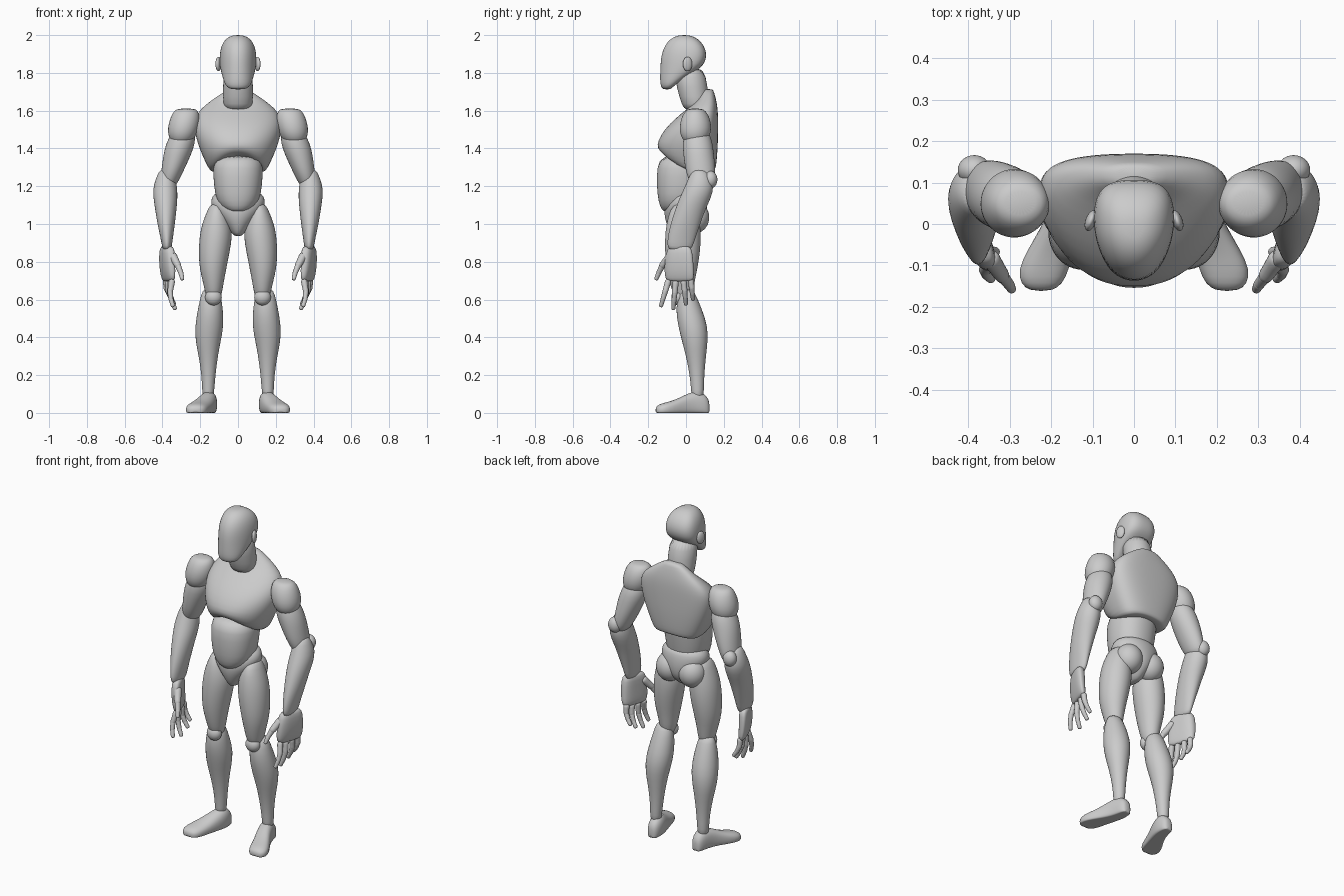
import bpy, bmesh
from math import cos, sin, pi, copysign
from mathutils import Vector, Matrix


def finish(name, bm, mirror, levels):
    bmesh.ops.recalc_face_normals(bm, faces=bm.faces[:])
    for f in bm.faces:
        f.smooth = True
    me = bpy.data.meshes.new(name)
    bm.to_mesh(me)
    bm.free()
    ob = bpy.data.objects.new(name, me)
    bpy.context.collection.objects.link(ob)
    if mirror:
        ob.modifiers.new("Mirror", 'MIRROR').use_mirror_merge = False
    if levels:
        ob.modifiers.new("Subdivision", 'SUBSURF').levels = levels
        ob.modifiers["Subdivision"].render_levels = levels
    return ob


def loft(name, rows, warp=None, mirror=True, power=2.0, n=24, levels=1):
    """Skin sections given as (height, x0, x1, y0, y1) bounds, then warp each point."""
    bm = bmesh.new()
    rings = []
    for z, x0, x1, y0, y1 in rows:
        ring = []
        for i in range(n):
            c, s = cos(2 * pi * i / n), sin(2 * pi * i / n)
            c = copysign(abs(c) ** (2 / power), c)
            s = copysign(abs(s) ** (2 / power), s)
            p = Vector(((x0 + x1) / 2 + c * (x1 - x0) / 2, (y0 + y1) / 2 + s * (y1 - y0) / 2, z))
            ring.append(bm.verts.new(warp(p) if warp else p))
        rings.append(ring)
    for a, b in zip(rings, rings[1:]):
        for i in range(n):
            j = (i + 1) % n
            bm.faces.new((a[i], a[j], b[j], b[i]))
    bm.faces.new(rings[0])
    bm.faces.new(rings[-1])
    return finish(name, bm, mirror, levels)


def ball(name, center, radii, rot=None, mirror=True):
    bm = bmesh.new()
    m = Matrix.Translation(center) @ (rot or Matrix()) @ Matrix.Diagonal((*radii, 1))
    bmesh.ops.create_uvsphere(bm, u_segments=28, v_segments=18, radius=1, matrix=m)
    return finish(name, bm, mirror, 0)


def bone(name, a, b, r0, r1):
    """Rounded finger segment from a to b."""
    a, b = Vector(a), Vector(b)
    d = b - a
    m = Matrix.Translation(a) @ d.to_track_quat('Z', 'Y').to_matrix().to_4x4()
    L = d.length
    prof = [(-r0 * .7, r0 * .4), (-r0 * .4, r0 * .85), (0, r0), (L * .5, (r0 + r1) * .46),
            (L, r1), (L + r1 * .4, r1 * .85), (L + r1 * .7, r1 * .4)]
    loft(name, [(z, -r, r, -r, r) for z, r in prof], lambda p: m @ p, n=10)


def sym(rows):
    return [(z, -x, x, y0, y1) for z, x, y0, y1 in rows]


# Head, widest toward the back
def head_warp(p):
    t = min(1, abs(p.x) / .098)
    p.y += .03 * t * t
    return p

loft("head", sym([(2.0, .02, -.03, .01), (1.992, .05, -.065, .045), (1.965, .08, -.1, .082),
                  (1.92, .096, -.126, .108), (1.87, .099, -.135, .108), (1.83, .096, -.137, .085),
                  (1.79, .086, -.138, .02), (1.75, .074, -.138, -.04), (1.725, .06, -.132, -.07),
                  (1.712, .035, -.12, -.085)]), head_warp, mirror=False, power=2.2)
ball("ear", (.104, .008, 1.847), (.013, .026, .038), Matrix.Rotation(.35, 4, 'Z'))

# Neck, leaning forward
loft("neck", sym([(1.6, .06, 0, .11), (1.625, .08, -.022, .128), (1.72, .08, -.05, .115),
                  (1.84, .078, -.07, .098)]), mirror=False)


# Chest with an arched lower rim at the front
def chest_warp(p):
    t = max(-1, min(1, (p.y - .01) / .16))
    front = max(0, min(1, (.05 - p.y) / .12))
    arch = max(0, 1 - (p.x / .15) ** 2)
    p.z += (.015 + .08 * front) * arch * max(0, min(1, (1.44 - p.z) / .17))
    p.y += .045 * (1 - t * t)
    return p

loft("chest", sym([(1.265, .12, -.09, .115), (1.272, .142, -.115, .138), (1.3, .16, -.138, .15),
                   (1.36, .188, -.152, .16), (1.43, .216, -.152, .168), (1.5, .232, -.128, .17),
                   (1.56, .23, -.085, .17), (1.61, .2, -.035, .165), (1.655, .14, .015, .15),
                   (1.7, .075, .04, .128), (1.715, .04, .05, .115)]),
     chest_warp, mirror=False, power=2.3, n=32)

# Abdomen and pelvis
loft("abdomen", sym([(1.06, .04, -.11, .05), (1.075, .08, -.13, .07), (1.12, .115, -.148, .085),
                     (1.2, .128, -.156, .1), (1.3, .135, -.156, .115), (1.37, .12, -.13, .12)]),
     mirror=False, power=2.2)
loft("pelvis", sym([(.935, .015, -.06, .02), (.95, .035, -.08, .05), (.99, .065, -.1, .095),
                    (1.03, .1, -.113, .112), (1.08, .138, -.118, .115), (1.125, .148, -.105, .11),
                    (1.16, .128, -.08, .1), (1.172, .1, -.05, .08)]), mirror=False)
ball("buttock", (.075, .045, 1.035), (.078, .078, .085))

# Legs
loft("thigh", [(1.11, .09, .14, -.05, .03), (1.08, .065, .16, -.085, .06), (1.0, .035, .192, -.105, .075),
               (.93, .03, .205, -.112, .08), (.85, .044, .209, -.112, .075), (.77, .06, .205, -.105, .062),
               (.7, .074, .188, -.09, .047), (.63, .085, .172, -.07, .037), (.59, .1, .16, -.045, .02)])
ball("knee", (.13, -.042, .612), (.044, .036, .043))
loft("shin", [(.655, .115, .18, -.01, .03), (.635, .092, .194, -.04, .048), (.55, .079, .213, -.056, .085),
              (.46, .075, .228, -.042, .115), (.38, .091, .226, -.022, .116), (.3, .107, .208, 0, .106),
              (.2, .119, .193, .02, .096), (.12, .126, .19, .027, .096), (.07, .13, .186, .03, .09)])


# Foot: sections run along y, turned outward, flat sole
def foot_warp(p):
    return Vector((p.x, p.z, max(0, p.y)))

loft("foot", [(.125, .135, .165, -.01, .05), (.115, .118, .18, -.02, .085), (.08, .109, .192, -.02, .112),
              (.04, .11, .203, -.02, .115), (-.01, .125, .225, -.02, .093), (-.06, .143, .256, -.02, .068),
              (-.11, .157, .28, -.02, .055), (-.145, .172, .274, -.016, .045),
              (-.162, .198, .25, -.005, .028)], foot_warp, power=2.4)

# Arms
loft("shoulder", [(1.612, .235, .315, .02, .08), (1.6, .21, .34, -.005, .105), (1.56, .2, .36, -.027, .128),
                  (1.51, .205, .373, -.036, .136), (1.465, .222, .37, -.03, .128),
                  (1.43, .25, .35, -.005, .1), (1.42, .275, .33, .02, .08)])
loft("upper_arm", [(1.52, .24, .33, .01, .1), (1.46, .222, .366, -.016, .135), (1.4, .234, .39, -.018, .145),
                   (1.33, .265, .4, -.01, .153), (1.27, .293, .408, 0, .155), (1.22, .318, .41, .02, .15),
                   (1.19, .34, .4, .04, .13)])
ball("elbow", (.385, .13, 1.235), (.04, .036, .046))
loft("forearm", [(1.29, .36, .41, .04, .1), (1.26, .335, .428, .02, .128), (1.2, .322, .45, -.005, .15),
                 (1.14, .319, .449, -.034, .134), (1.07, .326, .438, -.06, .1), (1.0, .334, .427, -.082, .076),
                 (.93, .344, .411, -.098, .052), (.88, .35, .402, -.1, .036), (.86, .358, .395, -.085, .02)])


# Palm, its front edge turned inward
def palm_warp(p):
    p.x += .32 * (p.y + .035)
    return p

loft("palm", [(.885, .36, .394, -.075, .01), (.872, .345, .405, -.098, .03), (.82, .346, .408, -.112, .038),
              (.75, .345, .402, -.115, .042), (.71, .346, .39, -.11, .042), (.695, .354, .382, -.095, .032)],
     palm_warp, power=2.8)

# Fingers, each with three segments curling inward
fingers = {"index": ((.35, -.095, .695), (.345, -.132, .568)),
           "middle": ((.36, -.055, .69), (.334, -.067, .553)),
           "ring": ((.371, -.012, .692), (.338, 0, .577)),
           "little": ((.382, .026, .7), (.348, .037, .603))}
for name, (a, b) in fingers.items():
    a, b = Vector(a), Vector(b)
    pts = [a.lerp(b, t) + Vector((.012 * sin(pi * t), 0, 0)) for t in (0, .42, .73, 1)]
    for i, r in enumerate((.0185, .016, .014)):
        bone(f"{name}_finger_{i + 1}", pts[i], pts[i + 1], r, r * .88)

# Thumb
thumb = [(.345, -.085, .83), (.318, -.125, .78), (.302, -.145, .74), (.295, -.157, .71)]
for i, r in enumerate((.025, .018, .015)):
    bone(f"thumb_{i + 1}", thumb[i], thumb[i + 1], r, r * .8)
